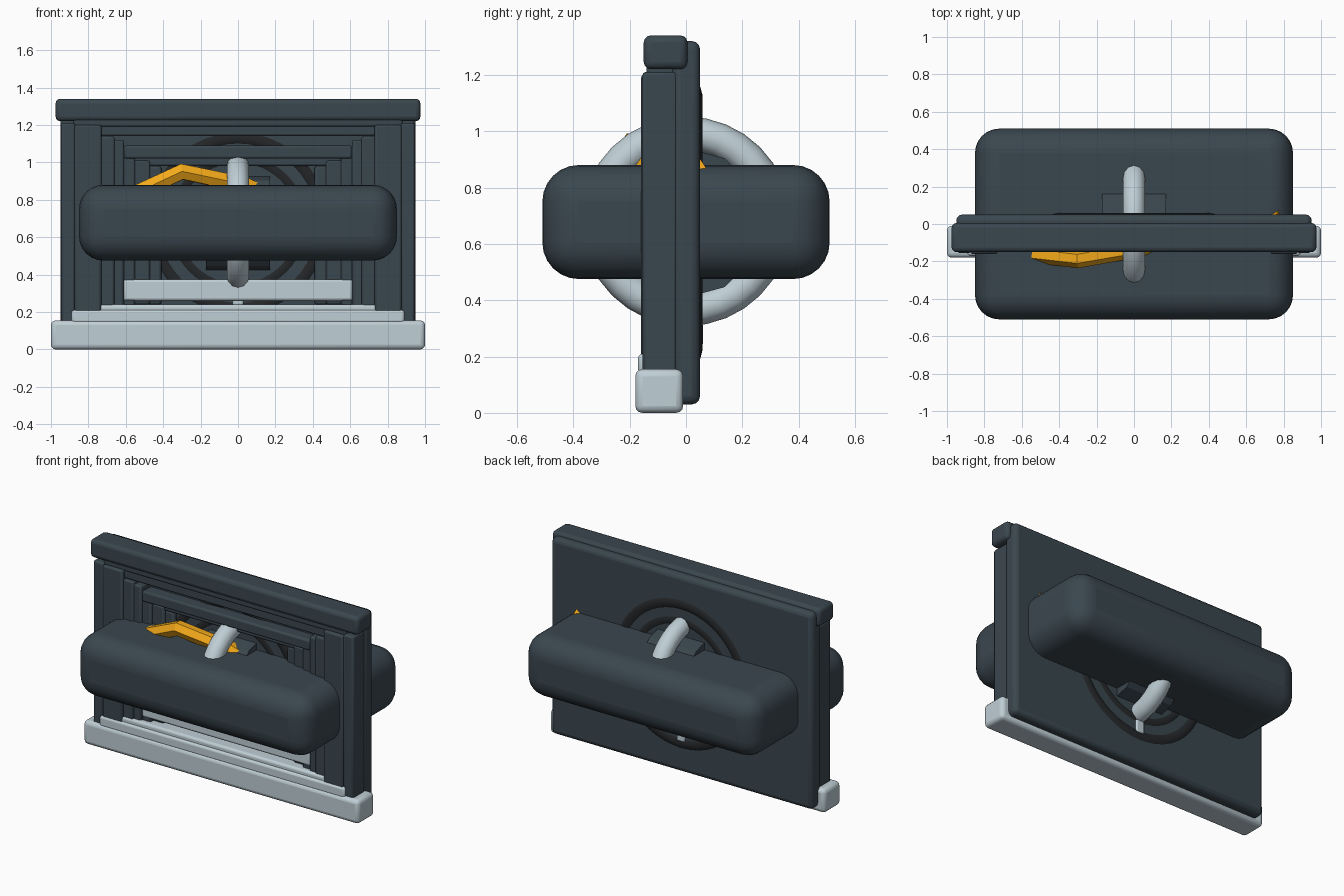
import bpy, math
from mathutils import Vector

if "Cube" in bpy.data.objects:
    bpy.data.objects.remove(bpy.data.objects["Cube"])


def mat(name, rgb):
    m = bpy.data.materials.new(name)
    m.diffuse_color = (*rgb, 1)
    m.use_nodes = True
    m.node_tree.nodes["Principled BSDF"].inputs["Base Color"].default_value = m.diffuse_color
    return m


SLATE = mat("slate", (0.042, 0.062, 0.077))
PALE = mat("pale", (0.52, 0.62, 0.67))
BLACK = mat("black", (0.017, 0.019, 0.021))
AMBER = mat("amber", (0.90, 0.40, 0.01))


def finish(name, material, smooth=True):
    o = bpy.context.object
    o.name = name
    o.data.materials.append(material)
    if smooth:
        bpy.ops.object.shade_smooth_by_angle(angle=math.radians(35))
    return o


def box(name, material, x, y, z, bevel=0.02, seg=3):
    """Rounded box from (min, max) ranges."""
    r = (x, y, z)
    bpy.ops.mesh.primitive_cube_add(size=1, location=[(a + b) / 2 for a, b in r])
    o = bpy.context.object
    o.scale = [b - a for a, b in r]
    bpy.ops.object.transform_apply(location=False, rotation=False, scale=True)
    m = o.modifiers.new("round", 'BEVEL')
    m.width, m.segments = bevel, seg
    return finish(name, material)


def ring(name, material, loc, rot, major, minor, n=48, k=12):
    bpy.ops.mesh.primitive_torus_add(location=loc, rotation=rot, major_radius=major,
                                     minor_radius=minor, major_segments=n, minor_segments=k)
    return finish(name, material)


# back panel, lintel and base sill
box("back_panel", SLATE, (-0.95, 0.95), (-0.05, 0.05), (0.03, 1.32), 0.03)
box("top_lintel", SLATE, (-0.975, 0.975), (-0.15, 0.005), (1.22, 1.34), 0.025)
box("base_sill", PALE, (-1, 1), (-0.18, -0.01), (0, 0.155), 0.025)

# stepped nested frame: posts on both sides
posts = [  # inner x, outer x, front y, bottom z, top z
    (0.73, 0.875, -0.16, 0.14, 1.20),
    (0.66, 0.74, -0.145, 0.20, 1.14),
    (0.61, 0.67, -0.135, 0.20, 1.12),
    (0.55, 0.615, -0.12, 0.20, 1.04),
    (0.47, 0.56, -0.10, 0.24, 1.01),
    (0.41, 0.48, -0.08, 0.24, 0.98),
]
for i, (a, b, y, z0, z1) in enumerate(posts):
    for side, (x0, x1) in (("left", (-b, -a)), ("right", (a, b))):
        box(f"frame_post_{side}_{i+1}", SLATE, (x0, x1), (y, -0.03), (z0, z1), 0.012, 2)
for side, s in (("left", -1), ("right", 1)):
    box(f"outer_post_{side}", SLATE, sorted((s * 0.87, s * 0.945)), (-0.155, -0.03), (0.14, 1.21), 0.012, 2)

# stepped nested frame: crossbars
for i, (w, y, z0, z1) in enumerate([
        (0.88, -0.14, 1.19, 1.24), (0.74, -0.135, 1.14, 1.20),
        (0.61, -0.13, 1.02, 1.09), (0.55, -0.09, 0.98, 1.03)]):
    box(f"frame_crossbar_{i+1}", SLATE, (-w, w), (y, -0.03), (z0, z1), 0.012, 2)

# stepped pale sills
for i, (w, y, z0, z1) in enumerate([
        (0.89, -0.17, 0.14, 0.21), (0.83, -0.155, 0.19, 0.24), (0.615, -0.125, 0.26, 0.375)]):
    box(f"stepped_sill_{i+1}", PALE, (-w, w), (y, -0.03), (z0, z1), 0.015)

# black concentric rings showing on both faces of the panel
facing = (math.pi / 2, 0, 0)
ring("outer_panel_ring", BLACK, (0, 0.0, 0.675), facing, 0.455, 0.058)
ring("inner_panel_ring", BLACK, (0, 0.0, 0.675), facing, 0.345, 0.056)

# large rounded crossing block
box("crossing_block", SLATE, (-0.85, 0.85), (-0.51, 0.51), (0.475, 0.88), 0.13, 6)

# pale ring around the block, hub and small pin
ring("loop_ring", PALE, (0, 0, 0.68), (0, math.pi / 2, 0), 0.312, 0.06, 32, 12)
bpy.ops.mesh.primitive_cylinder_add(vertices=12, radius=0.264, depth=0.34,
                                    location=(0, 0.005, 0.675), rotation=(0, math.pi / 2, 0))
finish("hub", SLATE, False)
box("lower_pin", PALE, (-0.03, 0.03), (-0.06, 0.06), (0.235, 0.32), 0.01, 2)

# amber zigzag bar passing through the block
curve = bpy.data.curves.new("amber_bar", 'CURVE')
curve.dimensions = '3D'
curve.bevel_depth = 0.048
curve.bevel_resolution = 1
curve.use_fill_caps = True
pts = [(-0.62, -0.15, 0.80), (-0.30, -0.188, 0.95), (0.03, -0.13, 0.88),
       (0.42, -0.05, 0.70), (0.78, 0.025, 0.87)]
sp = curve.splines.new('POLY')
sp.points.add(len(pts) - 1)
for p, c in zip(sp.points, pts):
    p.co = (*c, 1)
sp.use_smooth = False
bar = bpy.data.objects.new("amber_bar", curve)
curve.materials.append(AMBER)
bpy.context.collection.objects.link(bar)
